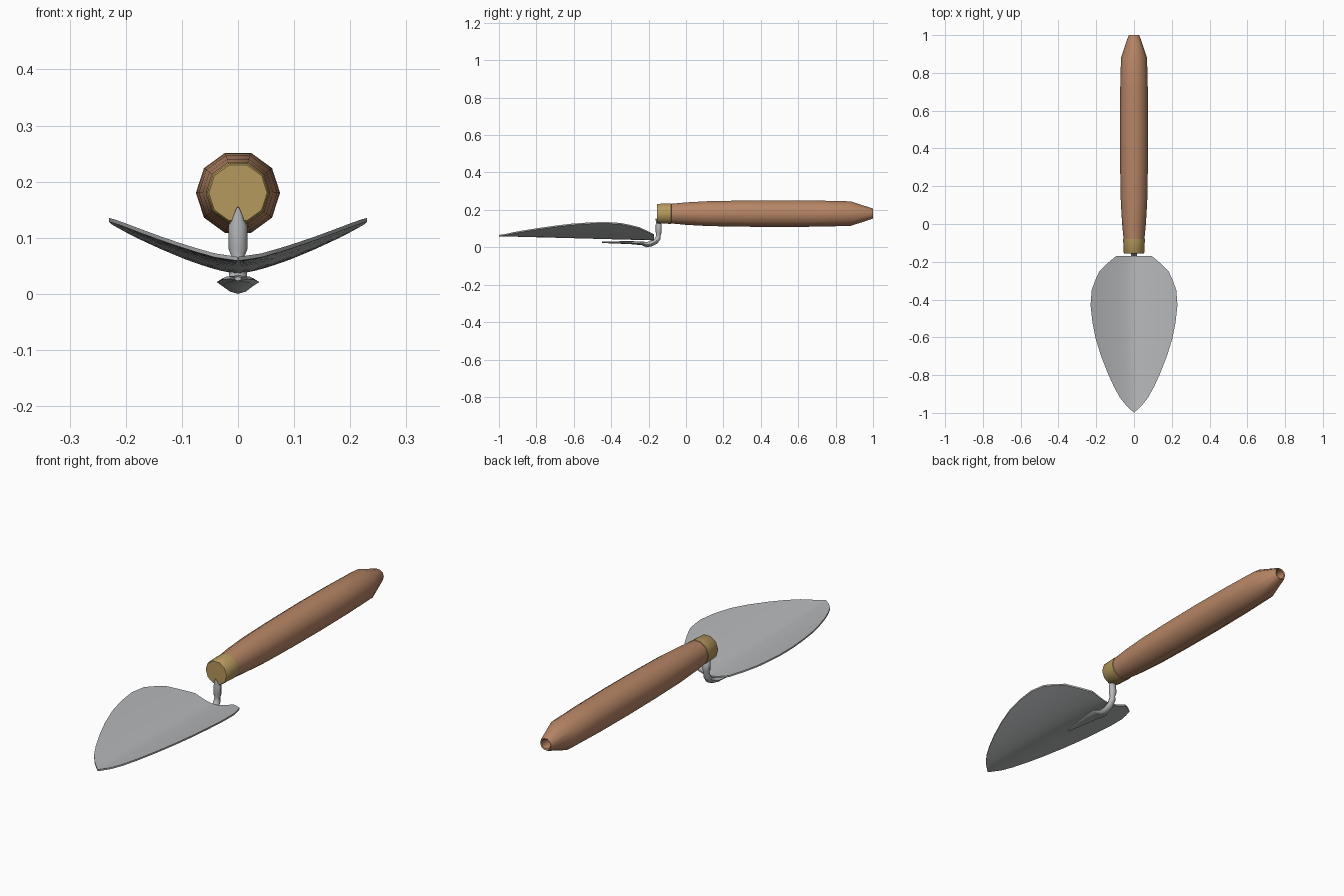
import bpy, bmesh, math
from mathutils import Vector

if "Cube" in bpy.data.objects:
    bpy.data.objects.remove(bpy.data.objects["Cube"])


def material(name, rgb):
    m = bpy.data.materials.new(name)
    m.diffuse_color = (*rgb, 1)
    m.use_nodes = True
    m.node_tree.nodes["Principled BSDF"].inputs["Base Color"].default_value = m.diffuse_color
    return m


WOOD = material("warm wood", (0.47, 0.235, 0.13))
BRASS = material("brass", (0.47, 0.32, 0.11))
STEEL = material("steel", (0.47, 0.48, 0.49))


def finish(bm, name, mat, angle):
    bmesh.ops.recalc_face_normals(bm, faces=bm.faces)
    me = bpy.data.meshes.new(name)
    bm.to_mesh(me)
    bm.free()
    ob = bpy.data.objects.new(name, me)
    bpy.context.collection.objects.link(ob)
    me.materials.append(mat)
    bpy.ops.object.select_all(action='DESELECT')
    ob.select_set(True)
    bpy.context.view_layer.objects.active = ob
    bpy.ops.object.shade_smooth_by_angle(angle=math.radians(angle))
    return ob


def loft(rings, name, mat, angle):
    """Skin a list of equal-length point rings and cap both ends."""
    bm = bmesh.new()
    vs = [[bm.verts.new(p) for p in ring] for ring in rings]
    n = len(vs[0])
    for a, b in zip(vs, vs[1:]):
        for i in range(n):
            j = (i + 1) % n
            bm.faces.new((a[i], a[j], b[j], b[i]))
    bm.faces.new(vs[0])
    bm.faces.new(vs[-1])
    return finish(bm, name, mat, angle)


def turned(profile, name, mat, angle=40, zc=0.18, n=10):
    """Ten-sided turning along y from (y, radius) pairs."""
    rings = [[(r * math.cos(i * math.tau / n), y, zc + r * math.sin(i * math.tau / n))
              for i in range(n)] for y, r in profile]
    return loft(rings, name, mat, angle)


# wooden handle, with a hanging hole in the butt end
turned([(-0.08, 0.055), (0.0, 0.063), (0.12, 0.070), (0.3, 0.0735), (0.5, 0.075),
        (0.7, 0.0735), (0.88, 0.069), (0.995, 0.030), (1.0, 0.027),
        (0.997, 0.022), (0.95, 0.020)], "handle", WOOD)

# brass ferrule
turned([(-0.155, 0.052), (-0.151, 0.055), (-0.08, 0.0575), (-0.078, 0.054)],
       "ferrule", BRASS)

# bent steel tang: (y, z, half width, half thickness)
path = [(-0.160, 0.154, 0.002, 0.002), (-0.154, 0.132, 0.011, 0.008),
        (-0.147, 0.122, 0.017, 0.015), (-0.146, 0.080, 0.017, 0.016),
        (-0.147, 0.068, 0.012, 0.012), (-0.149, 0.050, 0.015, 0.014),
        (-0.162, 0.030, 0.016, 0.014), (-0.185, 0.019, 0.017, 0.014),
        (-0.210, 0.014, 0.020, 0.014), (-0.235, 0.021, 0.038, 0.010),
        (-0.300, 0.025, 0.030, 0.008), (-0.450, 0.027, 0.006, 0.004)]
rings = []
for k, (y, z, w, h) in enumerate(path):
    a, b = path[max(k - 1, 0)], path[min(k + 1, len(path) - 1)]
    t = Vector((0, b[0] - a[0], b[1] - a[1])).normalized()
    nrm = Vector((0, -t.z, t.y))
    rings.append([Vector((w * math.cos(i * math.pi / 4), y, z)) +
                  nrm * h * math.sin(i * math.pi / 4) for i in range(8)])
loft(rings, "tang", STEEL, 50)

# dished leaf-shaped blade: (y, half width)
outline = [(-0.17, 0.095), (-0.205, 0.137), (-0.25, 0.183), (-0.30, 0.206),
           (-0.35, 0.224), (-0.43, 0.230), (-0.52, 0.220), (-0.61, 0.202),
           (-0.70, 0.174), (-0.79, 0.139), (-0.86, 0.107), (-0.92, 0.074),
           (-0.96, 0.042), (-0.999, 0.001)]
bm = bmesh.new()
cols = 12
rows = []
for y, w in outline:
    centre = 0.037 + 0.022 * (-0.17 - y) / 0.83
    row = []
    for c in range(cols + 1):
        x = w * (2 * c / cols - 1)
        rise = 0.30 * (math.sqrt(x * x + 0.0009) - 0.03) + 0.45 * x * x
        row.append(bm.verts.new((x, y, centre + rise)))
    rows.append(row)
for a, b in zip(rows, rows[1:]):
    for c in range(cols):
        bm.faces.new((a[c], b[c], b[c + 1], a[c + 1]))
# thicken straight upwards
geo = bmesh.ops.duplicate(bm, geom=bm.verts[:] + bm.edges[:] + bm.faces[:])
rim = [e for e in bm.edges if e.is_boundary]
for g in geo["geom"]:
    if isinstance(g, bmesh.types.BMVert):
        g.co.z += 0.007
bmesh.ops.bridge_loops(bm, edges=rim)
finish(bm, "blade", STEEL, 35)
